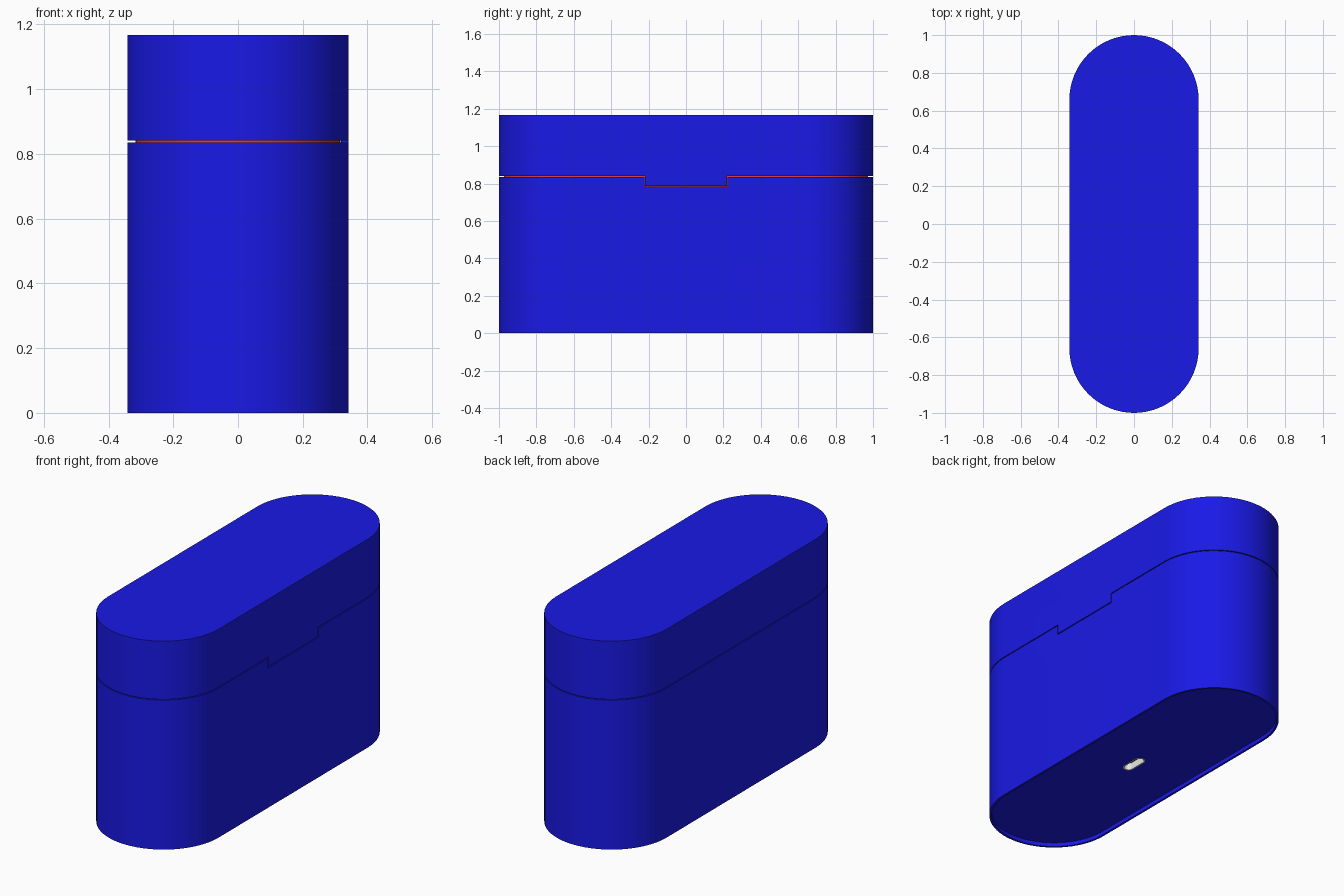
import bpy, bmesh, math

if "Cube" in bpy.data.objects:
    bpy.data.objects.remove(bpy.data.objects["Cube"])

HALF_L, R, H = 1.0, 0.342, 1.167
WALL = 0.024


def material(name, color):
    m = bpy.data.materials.new(name)
    m.diffuse_color = (*color, 1)
    m.use_nodes = True
    m.node_tree.nodes["Principled BSDF"].inputs["Base Color"].default_value = m.diffuse_color
    return m


BLUE = material("blue_shell", (0.01, 0.01, 0.8))
RED = material("red_liner", (0.8, 0.05, 0.05))
LIGHT = material("light_grey", (0.8, 0.8, 0.76))
DARK = material("dark", (0.02, 0.02, 0.02))


def stadium(half_l, r, n=32):
    """Outline of a pill shape, long along y."""
    c = half_l - r
    pts = []
    for start, cy in ((0, c), (math.pi, -c)):
        for i in range(n + 1):
            a = start + math.pi * i / n
            pts.append((r * math.cos(a), cy + r * math.sin(a)))
    return pts


def loft(name, rings, mat, half_l=HALF_L, r=R, closed=False):
    """Skin pill-shaped rings given as (inset, z); cap the ends or close the loop."""
    bm = bmesh.new()
    loops = [[bm.verts.new((x, y, z)) for x, y in stadium(half_l - d, r - d)]
             for d, z in rings]
    pairs = list(zip(loops, loops[1:]))
    if closed:
        pairs.append((loops[-1], loops[0]))
    else:
        bm.faces.new(loops[0])
        bm.faces.new(loops[-1])
    for a, b in pairs:
        for i in range(len(a)):
            j = (i + 1) % len(a)
            bm.faces.new((a[i], a[j], b[j], b[i]))
    bmesh.ops.recalc_face_normals(bm, faces=bm.faces)
    me = bpy.data.meshes.new(name)
    bm.to_mesh(me)
    bm.free()
    me.materials.append(mat)
    ob = bpy.data.objects.new(name, me)
    bpy.context.collection.objects.link(ob)
    return ob


def box(x0, x1, y0, y1, z0, z1):
    bpy.ops.mesh.primitive_cube_add(
        size=1, location=((x0 + x1) / 2, (y0 + y1) / 2, (z0 + z1) / 2))
    ob = bpy.context.object
    ob.name = "cutter"
    ob.dimensions = (x1 - x0, y1 - y0, z1 - z0)
    bpy.ops.object.transform_apply(location=True, scale=True)
    return ob


def activate(ob):
    bpy.ops.object.select_all(action='DESELECT')
    ob.select_set(True)
    bpy.context.view_layer.objects.active = ob


def cut(ob, cutter):
    cutter.hide_render = True
    m = ob.modifiers.new("cut", 'BOOLEAN')
    m.operation, m.solver, m.object = 'DIFFERENCE', 'EXACT', cutter
    activate(ob)
    bpy.ops.object.modifier_apply(modifier=m.name)
    bpy.data.objects.remove(cutter)


# Base cup with recessed underside
base = loft("base_shell", [(0.012, 0.022), (0.012, 0), (0, 0), (0, 0.836),
                           (WALL, 0.836), (WALL, 0.1)], BLUE)
# Notch for the lid tab, and the port opening
cut(base, box(0.25, 0.5, -0.223, 0.223, 0.783, 1.0))
cut(base, loft("cutter", [(0, -0.1), (0, 0.3)], DARK, 0.075, 0.03))

# Hollow lid; trim its lower edge so only the front tab hangs down
lid = loft("lid", [(0, H), (0, 0.788), (WALL, 0.788), (WALL, H - 0.04)], BLUE)
cut(lid, box(-0.6, 0.6, 0.219, 1.2, 0.6, 0.841))
cut(lid, box(-0.6, 0.6, -1.2, -0.219, 0.6, 0.841))
cut(lid, box(-0.6, 0.2, -0.3, 0.3, 0.6, 0.841))

# Inner liner seen through the seam
liner = loft("inner_liner", [(0.026, 0.1), (0.026, 0.92)], RED)

# Charging port: light sleeve and dark socket end
sleeve = loft("port_sleeve", [(0, 0.02), (0, 0.09), (0.006, 0.09), (0.006, 0.02)],
              LIGHT, 0.075, 0.03, closed=True)
socket = loft("port_socket", [(0.003, 0.06), (0.003, 0.09)], DARK, 0.075, 0.03)

for ob in (base, lid, liner, sleeve, socket):
    activate(ob)
    bpy.ops.object.shade_smooth_by_angle(angle=math.radians(30))
